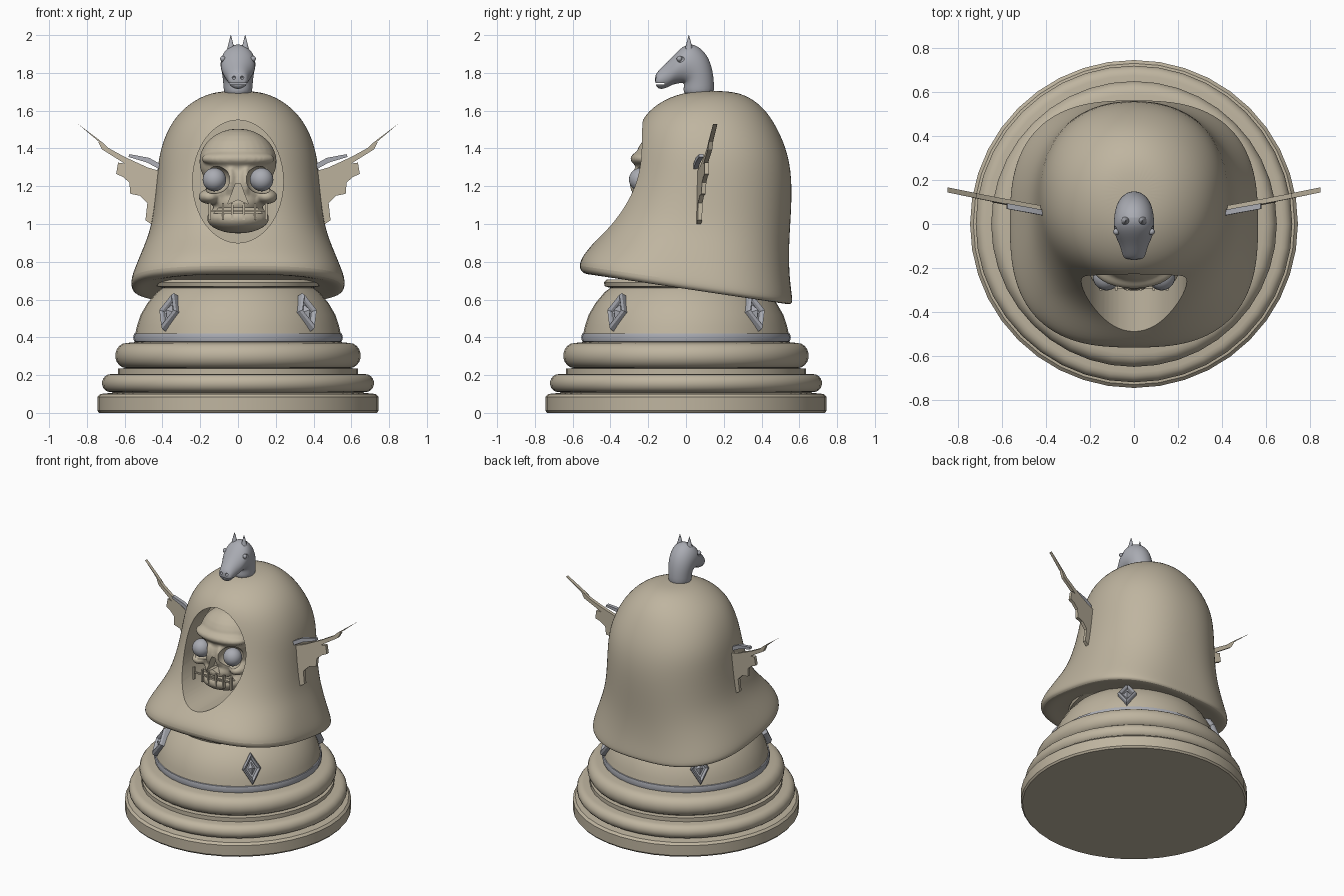
import bpy, bmesh, math
from mathutils import Vector, Matrix

if "Cube" in bpy.data.objects:
    bpy.data.objects.remove(bpy.data.objects["Cube"])

def material(name, rgb):
    m = bpy.data.materials.new(name)
    m.diffuse_color = (*rgb, 1)
    m.use_nodes = True
    m.node_tree.nodes["Principled BSDF"].inputs["Base Color"].default_value = m.diffuse_color
    return m

STONE = material("warm_stone", (0.52, 0.46, 0.35))
METAL = material("pewter_grey", (0.40, 0.41, 0.45))

def add(name, bm, mat, angle=40):
    bmesh.ops.recalc_face_normals(bm, faces=bm.faces)
    me = bpy.data.meshes.new(name)
    bm.to_mesh(me)
    bm.free()
    ob = bpy.data.objects.new(name, me)
    bpy.context.collection.objects.link(ob)
    me.materials.append(mat)
    shade(ob, angle)
    return ob

def activate(ob):
    bpy.ops.object.select_all(action='DESELECT')
    ob.select_set(True)
    bpy.context.view_layer.objects.active = ob

def shade(ob, angle=40):
    activate(ob)
    bpy.ops.object.shade_smooth_by_angle(angle=math.radians(angle))

def apply_mod(ob, kind, **props):
    activate(ob)
    m = ob.modifiers.new(kind.lower(), kind)
    for k, v in props.items():
        setattr(m, k, v)
    bpy.ops.object.modifier_apply(modifier=m.name)

def cut(ob, bm):
    tool = add("cutter", bm, STONE)
    tool.hide_render = True
    apply_mod(ob, 'BOOLEAN', operation='DIFFERENCE', object=tool, solver='EXACT')
    bpy.data.objects.remove(tool)

def loft(rings, cap=True):
    bm = bmesh.new()
    vs = [[bm.verts.new(p) for p in r] for r in rings]
    n = len(vs[0])
    for a, b in zip(vs, vs[1:]):
        for i in range(n):
            bm.faces.new((a[i], a[(i + 1) % n], b[(i + 1) % n], b[i]))
    if cap:
        bm.faces.new(vs[0])
        bm.faces.new(vs[-1])
    return bm

def lathe(name, profile, mat, n=40):
    rings = [[(r * math.cos(2 * math.pi * i / n), r * math.sin(2 * math.pi * i / n), z)
              for i in range(n)] for r, z in profile]
    return add(name, loft(rings), mat, 35)

def ball(bm, c, r, seg=28):
    r = r if isinstance(r, tuple) else (r, r, r)
    bmesh.ops.create_uvsphere(bm, u_segments=seg, v_segments=seg // 2, radius=1,
                              matrix=Matrix.Translation(c) @ Matrix.Diagonal((*r, 1)))

def box(bm, c, s):
    bmesh.ops.create_cube(bm, size=1, matrix=Matrix.Translation(c) @ Matrix.Diagonal((*s, 1)))

def prism(outline, y0, y1):
    return loft([[(x, y, z) for x, z in outline] for y in (y0, y1)])

# Stepped round base
def bulge(r, z0, z1, d):
    h = (z1 - z0) / 2
    return [(r - d + d * math.cos(a), z0 + h + h * math.sin(a))
            for a in [math.radians(t) for t in range(-90, 91, 20)]]

lathe("base_stack", [(0.735, 0), (0.745, 0.012), (0.745, 0.085), (0.73, 0.1), (0.65, 0.108)]
      + bulge(0.72, 0.11, 0.205, 0.045) + [(0.635, 0.207), (0.635, 0.235)]
      + bulge(0.65, 0.237, 0.37, 0.06) + [(0.54, 0.375)], STONE)
lathe("base_band", [(0.53, 0.37), (0.55, 0.378), (0.555, 0.4), (0.55, 0.42), (0.53, 0.425)], METAL)
lathe("base_dome", [(0.545, 0.415), (0.535, 0.46), (0.515, 0.52), (0.48, 0.58), (0.43, 0.64),
                    (0.40, 0.662), (0.43, 0.67), (0.435, 0.69), (0.42, 0.705)], STONE)

# Diamond ornaments on the dome
diamond = [(0, -0.105), (0.062, 0), (0, 0.105), (-0.062, 0)]
for k in range(4):
    place = (Matrix.Rotation(math.pi / 4 + k * math.pi / 2, 4, 'Z')
             @ Matrix.Translation((0, -0.505, 0.53)) @ Matrix.Rotation(math.radians(-25), 4, 'X'))
    rings = [[(x * s, y, z * s) for x, z in diamond]
             for s, y in ((1, 0.03), (1, -0.022), (0.85, -0.035), (0.65, -0.022), (0.6, -0.008),
                          (0.42, -0.008), (0.05, -0.035))]
    bm = loft(rings)
    bm.transform(place)
    add("diamond_ornament", bm, METAL, 10)

# Cloak: rings given as height, front, back, half width, squareness
rows = [(1.705, 0.08, 0.20, 0.06, 2), (1.69, -0.05, 0.31, 0.17, 2), (1.62, -0.185, 0.41, 0.285, 2),
        (1.52, -0.255, 0.48, 0.367, 2.1), (1.37, -0.285, 0.545, 0.422, 2.2),
        (1.2, -0.325, 0.565, 0.434, 2.2), (1.0, -0.405, 0.553, 0.455, 2.3),
        (0.88, -0.48, 0.545, 0.50, 2.4), (0.77, -0.55, 0.55, 0.545, 2.6),
        (0.69, -0.57, 0.565, 0.572, 2.7), (0.655, -0.55, 0.565, 0.56, 2.7),
        (0.655, -0.50, 0.51, 0.51, 2.5), (0.68, -0.42, 0.42, 0.42, 2)]
N = 40
rings = []
for z, yf, yb, rx, e in rows:
    ring = []
    for i in range(N):
        t = 2 * math.pi * i / N
        c, s = math.cos(t), math.sin(t)
        x = rx * math.copysign(abs(c) ** (2 / e), c)
        y = (yf + yb) / 2 + (yb - yf) / 2 * math.copysign(abs(s) ** (2 / e), s)
        w = min(1, max(0, (1.02 - z) / 0.33))
        ring.append((x, y, z - 0.15 * y * w))
    rings.append(ring)
cloak = add("cloak", loft(rings), STONE)
apply_mod(cloak, 'SUBSURF', levels=2)
oval = [(0.24 * math.cos(2 * math.pi * i / 64), 1.225 + 0.325 * math.sin(2 * math.pi * i / 64))
        for i in range(64)]
cut(cloak, prism(oval, -1, -0.06))
shade(cloak, 35)

# Skull inside the hood
bm = bmesh.new()
ball(bm, (0, -0.09, 1.33), (0.205, 0.18, 0.175))
ball(bm, (0, -0.19, 1.345), (0.195, 0.105, 0.05))
ball(bm, (0, -0.14, 1.2), (0.17, 0.145, 0.17))
ball(bm, (0, -0.15, 1.11), (0.125, 0.15, 0.085))
ball(bm, (0, -0.14, 1.03), (0.165, 0.165, 0.08))
for s in (-1, 1):
    ball(bm, (s * 0.15, -0.19, 1.145), (0.06, 0.09, 0.04))
    ball(bm, (s * 0.04, -0.22, 1.22), (0.035, 0.08, 0.1))
skull = add("skull", bm, STONE)
apply_mod(skull, 'REMESH', mode='VOXEL', voxel_size=0.01)
apply_mod(skull, 'SMOOTH', factor=0.5, iterations=4)
bm = bmesh.new()
for s in (-1, 1):
    ball(bm, (s * 0.125, -0.27, 1.235), (0.083, 0.11, 0.075))
cut(skull, bm)
cut(skull, prism([(-0.055, 1.105), (0, 1.13), (0.055, 1.105), (0.012, 1.215), (-0.012, 1.215)],
                 -0.5, -0.2))
bm = bmesh.new()
box(bm, (0, -0.3, 1.07), (0.34, 0.16, 0.03))
cut(skull, bm)
shade(skull, 40)

bm = bmesh.new()
box(bm, (0, -0.288, 1.07), (0.31, 0.012, 0.01))
for x in (-0.15, -0.08, -0.03, 0.03, 0.09, 0.15):
    box(bm, (x, -0.292, 1.065), (0.012, 0.02, 0.09))
add("teeth", bm, STONE)

bm = bmesh.new()
for s in (-1, 1):
    ball(bm, (s * 0.125, -0.24, 1.235), 0.062)
add("eyeballs", bm, METAL)

# Horse head finial: top point, under point (y, z) and half width of each section
secs = [((0.15, 1.66), (-0.015, 1.67), 0.075), ((0.152, 1.74), (-0.015, 1.725), 0.078),
        ((0.14, 1.84), (-0.01, 1.745), 0.085), ((0.10, 1.92), (-0.03, 1.745), 0.092),
        ((0.03, 1.965), (-0.05, 1.74), 0.096), ((-0.03, 1.935), (-0.075, 1.735), 0.088),
        ((-0.09, 1.865), (-0.10, 1.72), 0.066), ((-0.14, 1.82), (-0.135, 1.71), 0.054),
        ((-0.168, 1.785), (-0.16, 1.725), 0.045)]
rings = []
for a, b, w in secs:
    m = ((a[0] + b[0]) / 2, (a[1] + b[1]) / 2)
    rings.append([(w * math.sin(t), m[0] + (a[0] - m[0]) * math.cos(t),
                   m[1] + (a[1] - m[1]) * math.cos(t))
                  for t in [2 * math.pi * i / 16 for i in range(16)]])
horse = add("horse_head", loft(rings), METAL)
apply_mod(horse, 'SUBSURF', levels=2)
bm = bmesh.new()
for s in (-1, 1):
    ball(bm, (s * 0.092, -0.035, 1.875), (0.02, 0.028, 0.02), 16)
    ball(bm, (s * 0.022, -0.165, 1.775), (0.01, 0.02, 0.01), 12)
box(bm, (0, -0.16, 1.742), (0.2, 0.09, 0.008))
cut(horse, bm)
shade(horse, 45)
bm = bmesh.new()
for s in (-1, 1):
    ball(bm, (s * 0.08, -0.035, 1.875), 0.015, 12)
    bmesh.ops.create_cone(bm, segments=10, radius1=0.024, radius2=0.001, depth=0.085,
                          matrix=Matrix.Translation((s * 0.038, 0.015, 1.957)), cap_ends=True)
add("horse_ears_and_eyes", bm, METAL)

# Wings: feathered outline swept slightly backward, with a metal strip on the front
wing = [(0.38, 1.27), (0.48, 1.30), (0.60, 1.355), (0.70, 1.41), (0.85, 1.53), (0.71, 1.425),
        (0.74, 1.435), (0.72, 1.395), (0.60, 1.32), (0.635, 1.325), (0.645, 1.265), (0.61, 1.25),
        (0.575, 1.22), (0.57, 1.16), (0.52, 1.15), (0.48, 1.11), (0.49, 1.02), (0.46, 1.0),
        (0.42, 1.1)]
wing[4:6] = [(0.848, 1.53), (0.715, 1.43)]
strip = [(0.38, 1.27), (0.48, 1.325), (0.58, 1.355), (0.575, 1.37), (0.47, 1.35), (0.38, 1.30)]
for side, s in (("right", 1), ("left", -1)):
    for part, pts, y0, y1, mat in (("wing", wing, 0.062, 0.085, STONE),
                                   ("wing_strip", strip, 0.04, 0.065, METAL)):
        bm = prism([(s * x, z) for x, z in pts], y0, y1)
        for v in bm.verts:
            v.co.y += 0.17 * (abs(v.co.x) - 0.43) + 0.04 * (v.co.z - 1.27)
        add(side + "_" + part, bm, mat, 30)
